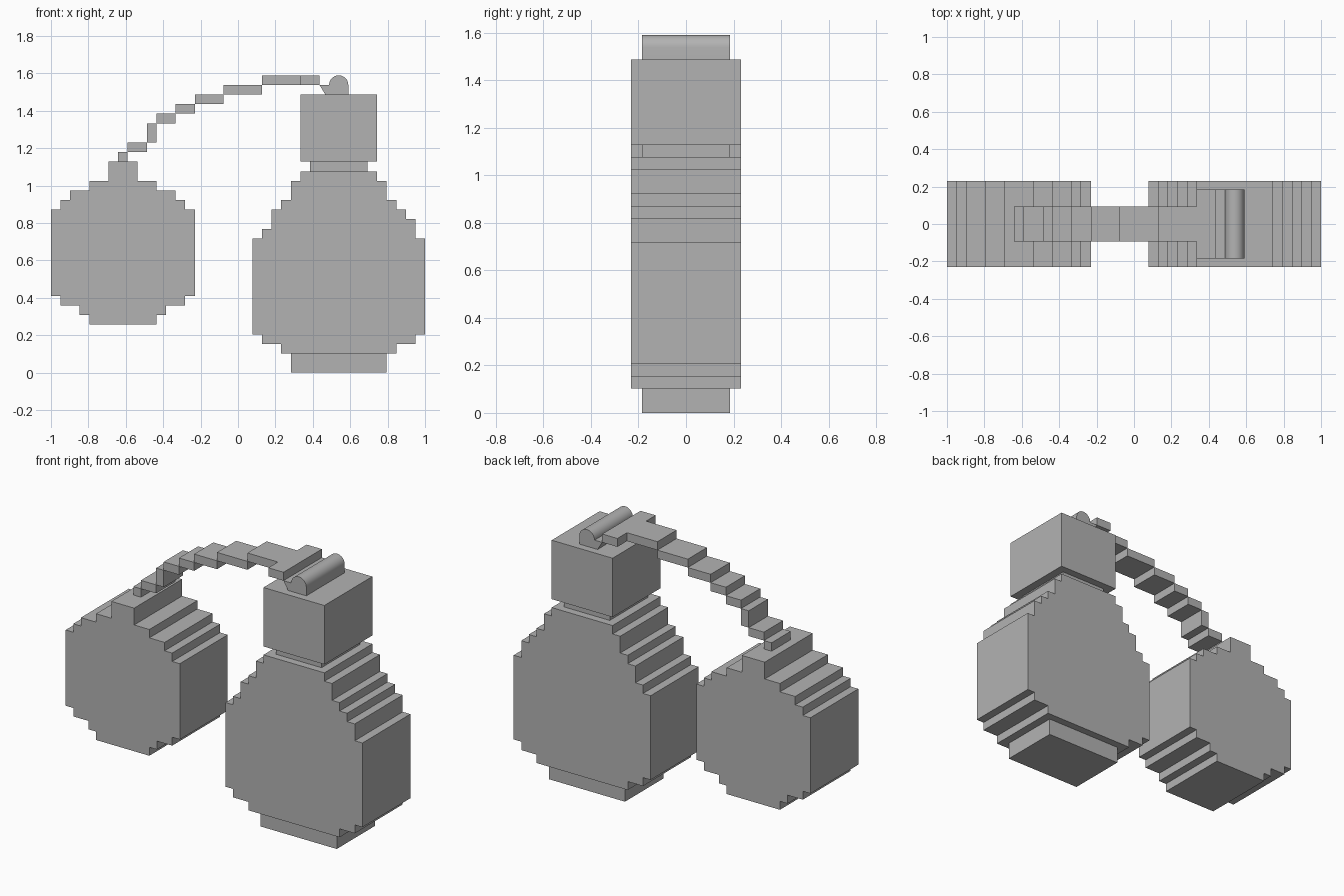
import bpy, bmesh, math

if "Cube" in bpy.data.objects:
    bpy.data.objects.remove(bpy.data.objects["Cube"], do_unlink=True)

U = 2 / 39            # size of one step of the blocky outline
DEEP, MID, THIN = 4.5, 3.6, 1.8   # half depths in steps

grey = bpy.data.materials.new("plain grey")
grey.use_nodes = True
colour = (0.45, 0.45, 0.45, 1)
grey.diffuse_color = colour
grey.node_tree.nodes["Principled BSDF"].inputs["Base Color"].default_value = colour


def prism(name, outline, half):
    """Extrude an outline given in steps (x from the left edge, z from the ground)."""
    bm = bmesh.new()
    face = bm.faces.new([bm.verts.new((x * U - 1, -half * U, z * U)) for x, z in outline])
    extruded = bmesh.ops.extrude_face_region(bm, geom=[face])["geom"]
    moved = [v for v in extruded if isinstance(v, bmesh.types.BMVert)]
    bmesh.ops.translate(bm, verts=moved, vec=(0, 2 * half * U, 0))
    bmesh.ops.recalc_face_normals(bm, faces=bm.faces)
    mesh = bpy.data.meshes.new(name)
    bm.to_mesh(mesh)
    bm.free()
    mesh.materials.append(grey)
    obj = bpy.data.objects.new(name, mesh)
    bpy.context.collection.objects.link(obj)
    return obj


def box(name, x0, x1, z0, z1, half):
    return prism(name, [(x0, z0), (x1, z0), (x1, z1), (x0, z1)], half)


def stepped(name, bottom, rows, half):
    """Stepped body; each row is (left, right, top)."""
    left, right, z = [], [], bottom
    for x0, x1, top in rows:
        left += [(x0, z), (x0, top)]
        right += [(x1, z), (x1, top)]
        z = top
    # drop the doubled points where one side does not step
    outline = list(dict.fromkeys(right + left[::-1]))
    return prism(name, outline, half)


# Bottle with its foot, neck and cap
box("bottle_foot", 25, 35, 0, 2, MID)
stepped("bottle_body", 2, [(24, 36, 3), (22, 38, 4), (21, 39, 14), (22, 38, 15),
                           (23, 38, 16), (23, 37, 17), (24, 36, 18), (25, 35, 20),
                           (26, 34, 21)], DEEP)
box("bottle_neck", 27, 33, 21, 22, MID)
box("bottle_cap", 26, 34, 22, 29, DEEP)

# Squeeze bulb
stepped("squeeze_bulb", 5, [(4, 11, 6), (3, 12, 7), (1, 14, 8), (0, 15, 17),
                            (1, 14, 18), (2, 13, 19), (4, 11, 20), (6, 9, 22)], DEEP)

# Hose climbing in steps from the bulb to the cap
x, z = 7, 22
for i, (length, rise) in enumerate([(1, 1), (2, 1), (1, 2), (2, 1), (2, 1),
                                    (3, 1), (4, 1), (4, 1)]):
    box(f"hose_step_{i + 1}", x, x + length, z, z + rise, THIN)
    x, z = x + length, z + rise
box("hose_connector", 26, 28, 30, 31, MID)

# Rounded nozzle lying across the cap
arch = [(30 + math.cos(a), 30 + math.sin(a))
        for a in (math.pi * k / 16 for k in range(17))]
nozzle = prism("nozzle", [(28.6, 29), (31, 29)] + arch + [(28, 30)], MID)
bpy.ops.object.select_all(action="DESELECT")
nozzle.select_set(True)
bpy.context.view_layer.objects.active = nozzle
bpy.ops.object.shade_smooth_by_angle(angle=math.radians(30))
